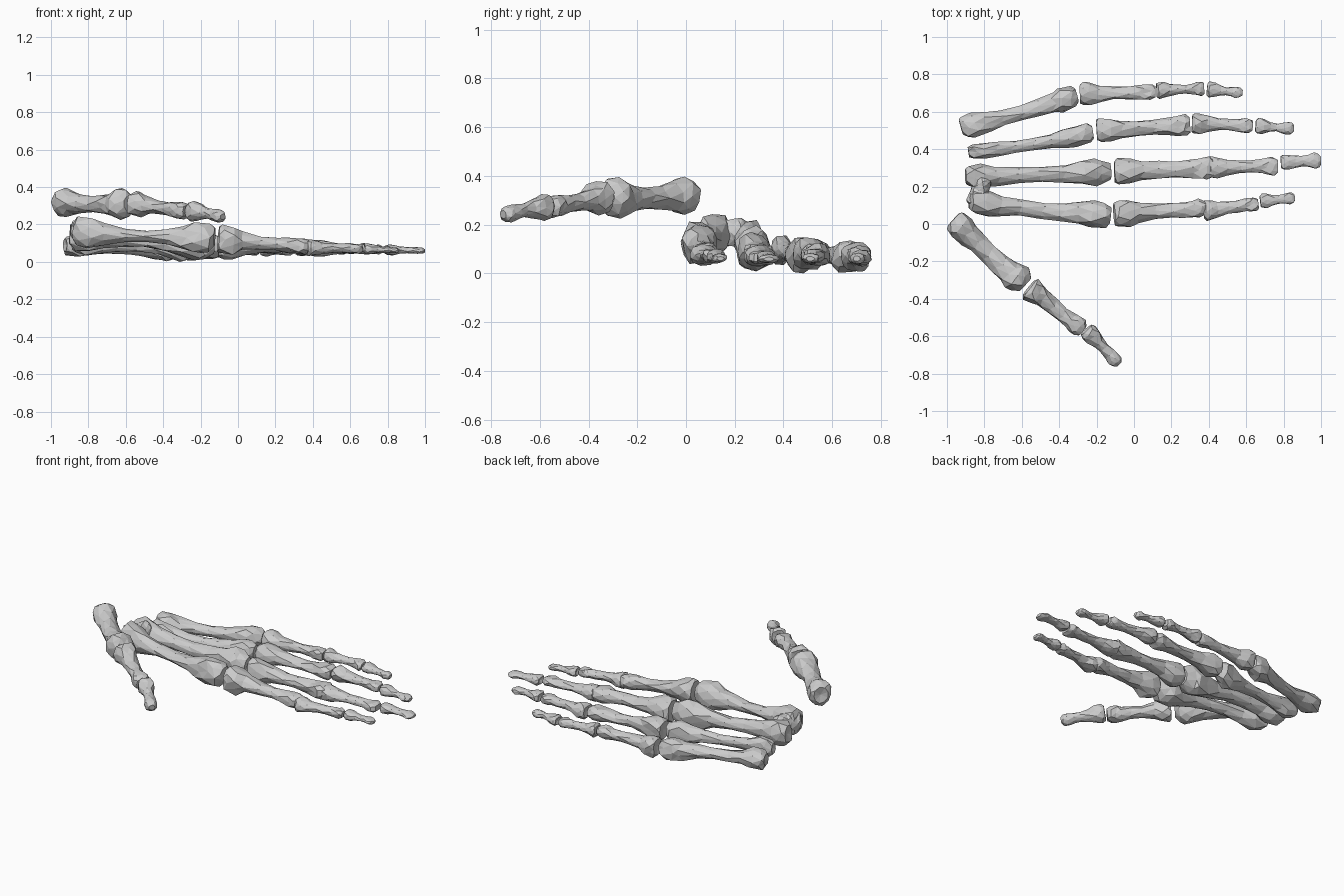
import bpy, bmesh, math, random
from mathutils import Vector

if "Cube" in bpy.data.objects:
    bpy.data.objects.remove(bpy.data.objects["Cube"])

random.seed(7)
SIDES = 9

# Long-bone stations: position, weights of base / shaft / head section
META = [(0, .62, 0, 0), (.04, .95, 0, 0), (.12, 1, 0, 0), (.22, .5, .5, 0), (.36, .1, .9, 0),
        (.52, 0, 1, 0), (.67, 0, .75, .25), (.79, 0, .3, .7), (.88, 0, 0, 1.02), (.95, 0, 0, .92), (1, 0, 0, .6)]
PHAL = [(0, .8, 0, 0), (.04, 1, 0, 0), (.14, .95, 0, 0), (.27, .4, .6, 0), (.45, .05, .95, 0),
        (.62, 0, 1, 0), (.77, 0, .6, .4), (.86, 0, .1, .9), (.94, 0, 0, 1.03), (1, 0, 0, .72)]
TIP = [(0, .75, 0, 0), (.07, 1, 0, 0), (.2, .95, 0, 0), (.38, .3, .7, 0), (.55, 0, 1, 0),
       (.7, 0, .5, .5), (.83, 0, 0, 1), (.93, 0, 0, .9), (1, 0, 0, .5)]


def bone(name, stations, p0, p1, base, shaft, head, bow=(0, 0)):
    """Faceted bone from p0 to p1; sections are (width, height), bow is (side, up) at mid length."""
    p0, p1 = Vector(p0), Vector(p1)
    d = (p1 - p0).normalized()
    side = Vector((0, 0, 1)).cross(d).normalized()
    up = d.cross(side)
    length = (p1 - p0).length
    bm = bmesh.new()
    rings = []
    for i, (t, a, b, c) in enumerate(stations):
        w = (a * base[0] + b * shaft[0] + c * head[0]) / 2
        h = (a * base[1] + b * shaft[1] + c * head[1]) / 2
        arch = math.sin(math.pi * t)
        mid = p0.lerp(p1, t) + side * bow[0] * arch + up * bow[1] * arch
        ring = []
        for k in range(SIDES):
            ang = 2 * math.pi * (k + .5 * (i % 2)) / SIDES
            x, y = math.cos(ang), math.sin(ang)
            # squarish knuckles, with a groove between the two condyles
            if a + c > .6:
                q = (abs(x) ** 2.6 + abs(y) ** 2.6) ** (-1 / 2.6)
                x, y = x * q, y * q
                if c > .6 and stations is PHAL:
                    y *= .78 + .27 * abs(x)
            r = random.uniform(.86, 1.08)
            room = min(t, 1 - t, .028) * length
            slide = random.uniform(-room, room)
            ring.append(bm.verts.new(mid + side * x * w * r + up * y * h * r + d * slide))
        rings.append(ring)
    # triangulated skin between staggered rings
    for i in range(len(rings) - 1):
        A, B = rings[i], rings[i + 1]
        for k in range(SIDES):
            n = (k + 1) % SIDES
            if i % 2 == 0:
                tris = (A[k], A[n], B[k]), (A[n], B[n], B[k])
            else:
                tris = (A[k], B[n], B[k]), (A[k], A[n], B[n])
            for f in tris:
                bm.faces.new(f)
    # end caps: hollow joint socket at the base, flat at the head
    for ring, off in ((rings[0], .01), (rings[-1], 0)):
        c = sum((v.co for v in ring), Vector()) / SIDES + d * off
        v = bm.verts.new(c)
        for k in range(SIDES):
            bm.faces.new((v, ring[k], ring[(k + 1) % SIDES]))
    bmesh.ops.recalc_face_normals(bm, faces=bm.faces)
    me = bpy.data.meshes.new(name)
    bm.to_mesh(me)
    bm.free()
    ob = bpy.data.objects.new(name, me)
    bpy.context.collection.objects.link(ob)


# Metacarpals
bone("index_metacarpal", META, (-.88, .125, .175), (-.125, .05, .14), (.145, .16), (.085, .065), (.15, .165), (-.014, -.012))
bone("middle_metacarpal", META, (-.90, .255, .155), (-.125, .28, .105), (.13, .165), (.085, .075), (.15, .19), (-.005, -.005))
bone("ring_metacarpal", META, (-.885, .385, .11), (-.22, .49, .09), (.09, .12), (.065, .06), (.115, .15), (-.012, -.008))
bone("little_metacarpal", META, (-.925, .515, .10), (-.305, .69, .08), (.13, .115), (.08, .065), (.125, .135), (-.012, -.008))
bone("thumb_metacarpal", META, (-.965, .025, .33), (-.58, -.325, .32), (.14, .155), (.11, .09), (.155, .16), (-.012, -.01))
# Spur joining the index and middle bases
bone("index_base_spur", TIP, (-.86, .10, .17), (-.79, .25, .18), (.10, .12), (.10, .12), (.09, .11))

# Proximal phalanges
bone("index_proximal", PHAL, (-.105, .05, .13), (.385, .085, .09), (.15, .165), (.08, .07), (.10, .095))
bone("middle_proximal", PHAL, (-.105, .28, .10), (.43, .30, .085), (.145, .155), (.09, .07), (.125, .105))
bone("ring_proximal", PHAL, (-.20, .50, .09), (.30, .53, .085), (.135, .135), (.08, .065), (.115, .095))
bone("little_proximal", PHAL, (-.29, .695, .08), (.115, .705, .08), (.125, .125), (.07, .06), (.085, .08))
bone("thumb_proximal", PHAL, (-.56, -.34, .32), (-.275, -.57, .28), (.135, .135), (.085, .07), (.10, .105))

# Middle phalanges
bone("index_middle", PHAL, (.37, .07, .085), (.665, .11, .08), (.11, .085), (.065, .05), (.075, .06))
bone("middle_middle", PHAL, (.40, .30, .08), (.77, .31, .075), (.12, .095), (.07, .05), (.095, .06))
bone("ring_middle", PHAL, (.31, .54, .085), (.635, .525, .08), (.115, .095), (.065, .05), (.08, .065))
bone("little_middle", PHAL, (.12, .715, .08), (.375, .725, .075), (.09, .085), (.05, .05), (.08, .065))

# Fingertips
bone("index_tip", TIP, (.675, .12, .08), (.86, .14, .07), (.08, .06), (.045, .035), (.065, .035))
bone("middle_tip", TIP, (.785, .33, .075), (1.0, .34, .068), (.085, .06), (.055, .035), (.085, .035))
bone("ring_tip", TIP, (.65, .525, .08), (.855, .51, .07), (.085, .065), (.045, .035), (.07, .04))
bone("little_tip", TIP, (.39, .72, .075), (.58, .70, .07), (.085, .06), (.045, .04), (.06, .045))
bone("thumb_tip", TIP, (-.255, -.565, .285), (-.08, -.75, .25), (.10, .11), (.06, .055), (.075, .07))

# Stand the hand on the ground
low = min(v.co.z for o in bpy.data.objects for v in o.data.vertices)
for o in bpy.data.objects:
    for v in o.data.vertices:
        v.co.z -= low
